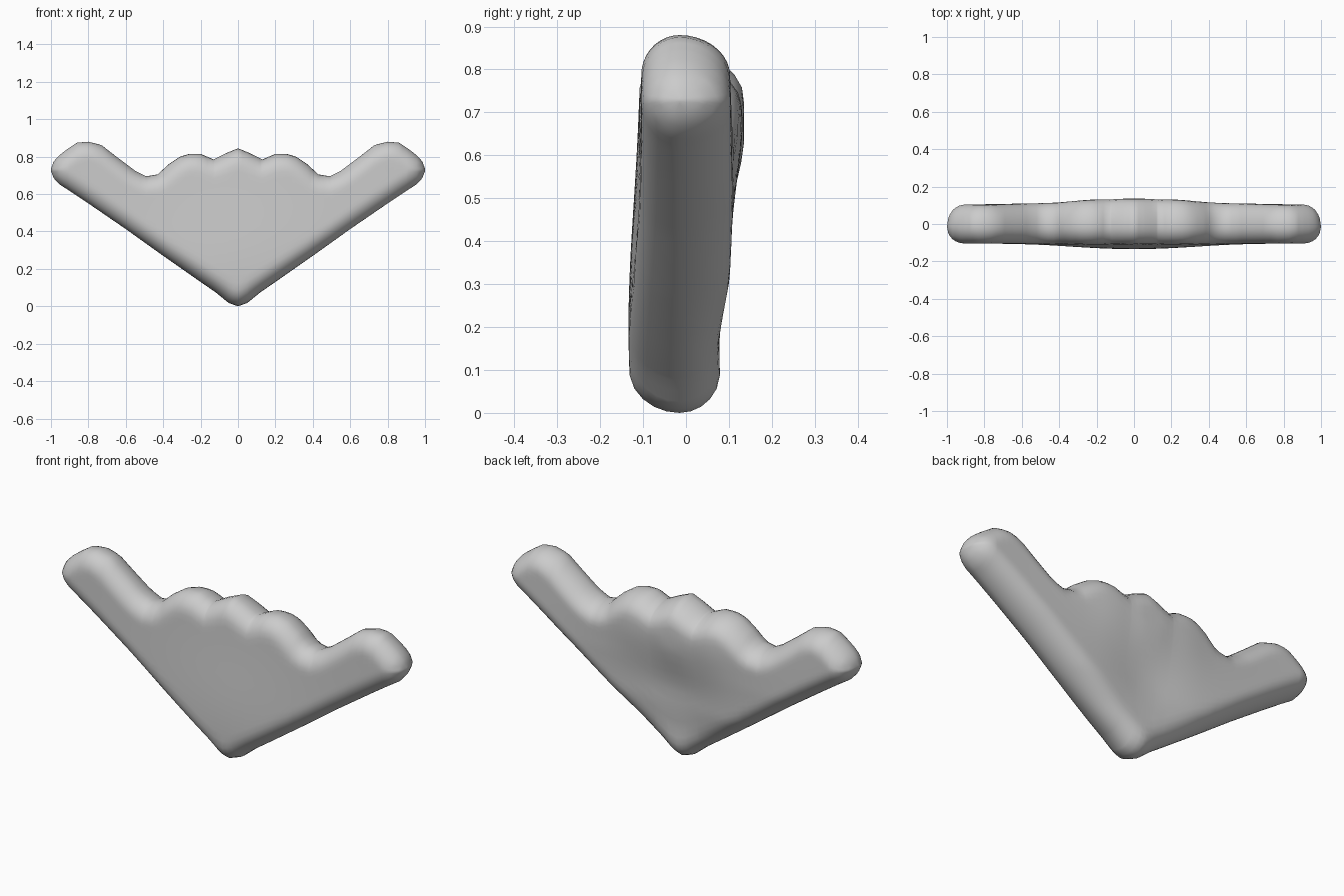
import bpy, bmesh, math
from mathutils import Vector
from mathutils.geometry import intersect_point_line

if "Cube" in bpy.data.objects:
    bpy.data.objects.remove(bpy.data.objects["Cube"])

# Half outline of the hand sign (x, z): knuckles, notch, outstretched finger; then the lower edge
UPPER = [(0, .845), (.06, .82), (.13, .785), (.2, .815), (.26, .815), (.31, .80), (.37, .76),
         (.43, .705), (.49, .695), (.55, .725), (.65, .80), (.73, .862), (.80, .88),
         (.86, .875), (.91, .842), (.955, .808), (.985, .775), (1, .735)]
LOWER = [(0, 0), (.05, .018), (.12, .075), (.2, .13), (.4, .27), (.6, .413), (.8, .55),
         (.9, .617), (.955, .652), (.985, .685), (1, .722)]
EDGE_Y = -.015


def interp(pts, x):
    for (x0, z0), (x1, z1) in zip(pts, pts[1:]):
        if x <= x1:
            return z0 + (z1 - z0) * (x - x0) / (x1 - x0)
    return pts[-1][1]


half = [Vector((x, z, 0)) for x, z in UPPER + LOWER[::-1]]
SEGS = list(zip(half, half[1:]))


def edge_distance(x, z):
    p = Vector((abs(x), z, 0))
    best = 9
    for a, b in SEGS:
        q, t = intersect_point_line(p, a, b)
        q = a if t < 0 else b if t > 1 else q
        best = min(best, (p - q).length)
    return best


def gauss(d, w):
    return math.exp(-(d / w) ** 2)


def front_depth(x, z):
    return .104 + .03 * gauss(x, .5) * gauss(z - .2, .4)


# Back profile over height, and over width for the fist
BACK = [(0, .08), (.17, .081), (.3, .103), (.5, .108), (.75, .103), (1, .098)]


def back_depth(x, z):
    d = interp(BACK, z)
    # shallow palm hollow under the curled fingers
    d -= .022 * gauss(x, .2) * gauss(z - .36, .16)
    fist = gauss(x, .42) * gauss(z - .68, .17)
    knuckle = max(gauss(x - c, .12) for c in (-.25, 0, .25))
    return min(d + fist * (.027 + .008 * knuckle), .135)


# Columns across the width
keys = sorted({x for x, _ in UPPER + LOWER} | {.97, .993})
pos = []
for a, b in zip(keys, keys[1:]):
    pos += [a, (a + b) / 2] if b - a > .03 else [a]
pos.append(1)
xs = [-x for x in pos[:0:-1]] + pos

N = 24
bm = bmesh.new()
for sign, depth in ((-1, front_depth), (1, back_depth)):
    grid = []
    for x in xs:
        lo, hi = interp(LOWER, abs(x)), interp(UPPER, abs(x))
        col = []
        for j in range(N + 1):
            z = lo + (hi - lo) * (1 - math.cos(math.pi * j / N)) / 2
            d = 0 if j in (0, N) else edge_distance(x, z)
            u = min(d / .09, 1)
            g = math.sqrt(max(0, 1 - (1 - u) ** 2))
            y = EDGE_Y + g * (sign * depth(x, z) - EDGE_Y)
            col.append(bm.verts.new((x, y, z)))
        grid.append(col)
    for c0, c1 in zip(grid, grid[1:]):
        for j in range(N):
            bm.faces.new((c0[j], c1[j], c1[j + 1], c0[j + 1]))

# Weld the front and back shells along the rim
bmesh.ops.remove_doubles(bm, verts=bm.verts, dist=.0005)
# drop any duplicate faces left where the shells meet at the fingertips
seen, dup = set(), []
for f in bm.faces:
    k = frozenset(f.verts)
    if k in seen:
        dup.append(f)
    seen.add(k)
bmesh.ops.delete(bm, geom=dup, context='FACES_ONLY')
bmesh.ops.recalc_face_normals(bm, faces=bm.faces)
for f in bm.faces:
    f.smooth = True
mesh = bpy.data.meshes.new("hand_sign")
bm.to_mesh(mesh)
bm.free()
obj = bpy.data.objects.new("hand_sign", mesh)
bpy.context.collection.objects.link(obj)
